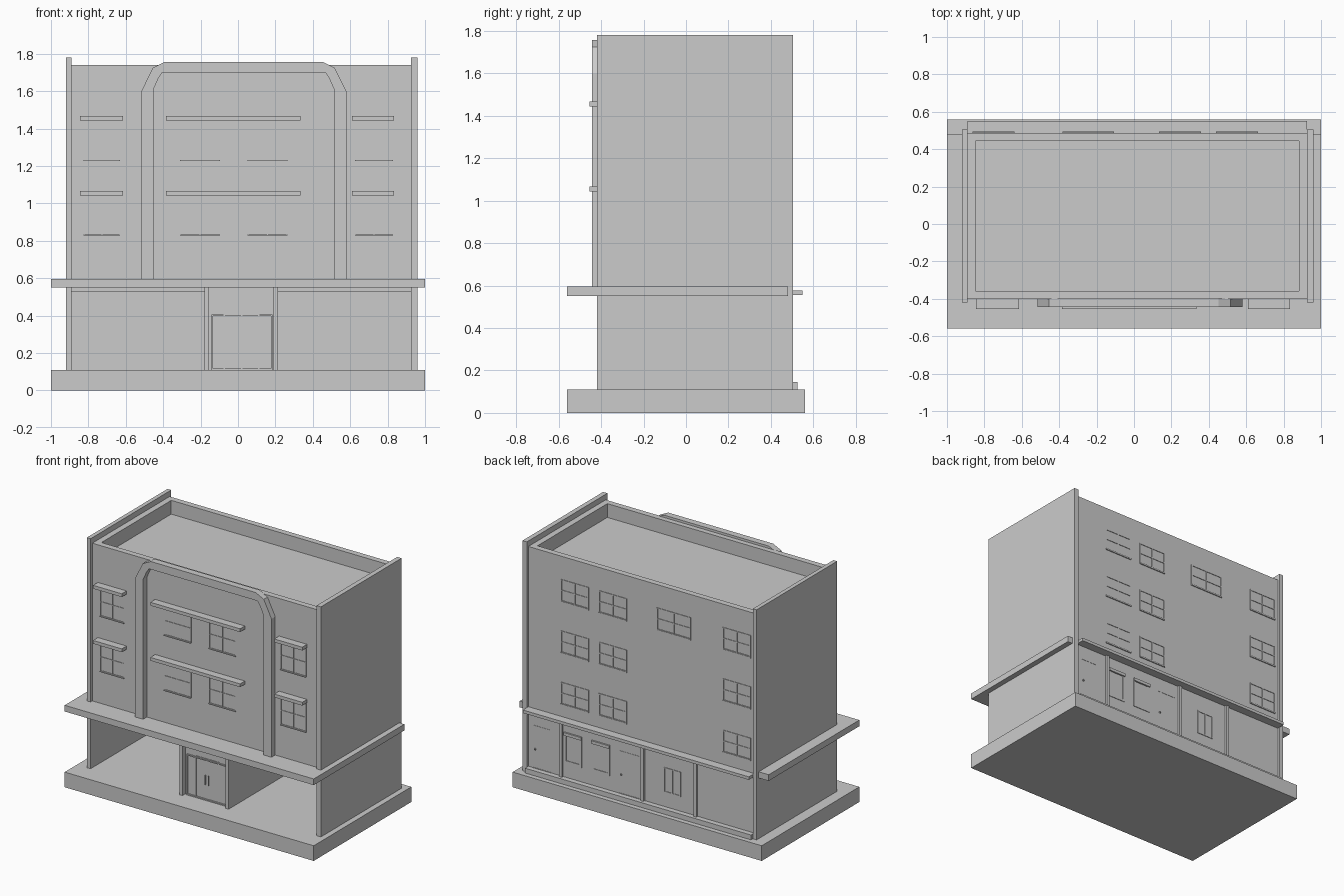
import bpy
import bmesh
from mathutils import Matrix, Vector

cube = bpy.data.objects.get("Cube")
if cube:
    bpy.data.objects.remove(cube, do_unlink=True)

GREY = (0.6, 0.6, 0.6, 1)
plaster = bpy.data.materials.new("grey plaster")
plaster.use_nodes = True
plaster.diffuse_color = GREY
plaster.node_tree.nodes["Principled BSDF"].inputs["Base Color"].default_value = GREY


def finish(name, bm):
    bmesh.ops.recalc_face_normals(bm, faces=bm.faces)
    mesh = bpy.data.meshes.new(name)
    bm.to_mesh(mesh)
    bm.free()
    mesh.materials.append(plaster)
    obj = bpy.data.objects.new(name, mesh)
    bpy.context.collection.objects.link(obj)
    return obj


def add_box(bm, x, y, z):
    """Add a box given its two limits on each axis."""
    size = Matrix.Diagonal((x[1] - x[0], abs(y[1] - y[0]), z[1] - z[0], 1))
    centre = Matrix.Translation((sum(x) / 2, sum(y) / 2, sum(z) / 2))
    bmesh.ops.create_cube(bm, size=1, matrix=centre @ size)


def box(name, x, y, z):
    bm = bmesh.new()
    add_box(bm, x, y, z)
    return finish(name, bm)


def framed(name, x, z, y, out, columns=2, rows=2, bar=0.008, proud=0.004):
    """Thin frame with mullions on a wall at y; out is the wall's facing (-1 or 1)."""
    bm = bmesh.new()
    depth = (y - out * 0.004, y + out * proud)
    for i in range(columns + 1):
        at = x[0] + (x[1] - x[0] - bar) * i / columns
        add_box(bm, (at, at + bar), depth, z)
    for i in range(rows + 1):
        at = z[0] + (z[1] - z[0] - bar) * i / rows
        add_box(bm, x, depth, (at, at + bar))
    return finish(name, bm)


FRONT, BACK, LOBBY = -0.40, 0.487, -0.38
INNER = (-0.89, 0.925)

# Base and ground floor
box("base_slab", (-1, 1), (-0.56, 0.56), (0, 0.11))
box("ground_back_wall", INNER, (0.465, BACK), (0.11, 0.56))
box("ground_ceiling", INNER, (-0.37, 0.47), (0.53, 0.56))
box("canopy", (-1, 1), (-0.56, 0.48), (0.55, 0.595))

# Full height side walls
for name, x in (("right_side_wall", (-0.92, -0.89)), ("left_side_wall", (0.925, 0.96))):
    box(name, x, (-0.42, 0.505), (0.11, 1.78))

# Upper storeys with a sunken roof behind the parapet
bm = bmesh.new()
add_box(bm, INNER, (FRONT, BACK), (0.56, 1.74))
bm.normal_update()
top = max(bm.faces, key=lambda f: f.calc_center_median().z)
bmesh.ops.inset_individual(bm, faces=[top], thickness=0.043, use_even_offset=True)
sunk = bmesh.ops.extrude_discrete_faces(bm, faces=[top])["faces"][0]
bmesh.ops.translate(bm, verts=sunk.verts[:], vec=(0, 0, -0.1))
finish("upper_storeys", bm)

# Raised arch band on the front
outer = [(-0.517, 0.595), (-0.517, 1.60), (-0.455, 1.725), (-0.39, 1.757)]
inner = [(-0.452, 0.595), (-0.452, 1.61), (-0.425, 1.67), (-0.405, 1.70)]


def mirrored(points, middle=0.031):
    return points + [(2 * middle - x, z) for x, z in reversed(points)]


bm = bmesh.new()
rings = [[bm.verts.new((x, -0.443, z)) for x, z in mirrored(p)] for p in (outer, inner)]
for i in range(len(rings[0]) - 1):
    bm.faces.new((rings[0][i], rings[0][i + 1], rings[1][i + 1], rings[1][i]))
band = bmesh.ops.extrude_face_region(bm, geom=bm.faces[:])["geom"]
moved = [g for g in band if isinstance(g, bmesh.types.BMVert)]
bmesh.ops.translate(bm, verts=moved, vec=Vector((0, 0.048, 0)))
finish("front_arch", bm)

# Front windows, their slim sills and their shades, on two storeys
shades = {"right": (-0.845, -0.615), "middle": (-0.385, 0.335), "left": (0.61, 0.835)}
panes = {"right": (-0.825, -0.63), "middle_right": (-0.31, -0.095),
         "middle_left": (0.05, 0.265), "left": (0.625, 0.83)}
for storey, z in (("lower", 0.83), ("upper", 1.23)):
    for side, x in shades.items():
        box(f"{storey}_{side}_shade", x, (-0.455, FRONT), (z + 0.213, z + 0.237))
    for side, x in panes.items():
        framed(f"front_{storey}_{side}_window", x, (z, z + 0.207), FRONT, -1, bar=0.005)
        box(f"front_{storey}_{side}_sill", x, (FRONT - 0.012, FRONT), (z - 0.002, z + 0.003))

# Entrance lobby with fins and double door
box("entrance_lobby", (-0.165, 0.2), (LOBBY, 0.47), (0.11, 0.55))
for name, x in (("right_fin", (-0.18, -0.155)), ("left_fin", (0.19, 0.215))):
    box("entrance_" + name, x, (-0.415, 0.465), (0.11, 0.55))
framed("entrance_frame", (-0.142, 0.185), (0.11, 0.405), LOBBY, -1, 1, 1, 0.008, 0.01)
framed("entrance_doors", (-0.077, 0.115), (0.11, 0.41), LOBBY, -1, 2, 1)
for i, x in enumerate((0.004, 0.03)):
    box(f"door_handle_{i}", (x, x + 0.004), (LOBBY - 0.008, LOBBY), (0.22, 0.29))

# Back ledges and ground floor pilasters
box("back_canopy", INNER, (0.48, 0.55), (0.555, 0.577))
box("back_plinth", INNER, (0.48, 0.525), (0.11, 0.145))
for i, x in enumerate((0.645, -0.01, -0.435)):
    box(f"back_pilaster_{i}", (x, x + 0.022), (0.48, 0.503), (0.145, 0.555))

# Back windows with sills
back_columns = [((0.438, 0.663), 3), ((0.133, 0.358), 3),
                ((-0.381, -0.108), 1), ((-0.863, -0.638), 3)]
for c, (x, storeys) in enumerate(back_columns):
    for s in range(storeys):
        z = 1.413 - 0.373 * s
        framed(f"back_window_{c}_{s}", x, (z, z + 0.16), BACK, 1)
        box(f"back_sill_{c}_{s}", x, (BACK - 0.01, BACK + 0.007), (z - 0.006, z + 0.004))

# Back shop windows, small window and doors
for i, x in enumerate(((0.494, 0.636), (0.27, 0.414))):
    framed(f"shop_window_{i}", x, (0.25, 0.468), BACK, 1, 1, 1, 0.018)
    box(f"shop_window_hood_{i}", x, (BACK - 0.01, BACK + 0.012), (0.45, 0.472))
framed("small_window", (-0.30, -0.165), (0.25, 0.43), BACK, 1, 2, 1)
for i, x in enumerate(((0.743, 0.888), (0.036, 0.197))):
    framed(f"back_door_{i}", x, (0.145, 0.455), BACK, 1, 1, 1, 0.004, 0.002)
    box(f"back_door_knob_{i}", (x[1] - 0.025, x[1] - 0.015), (BACK - 0.01, BACK + 0.01), (0.28, 0.29))
